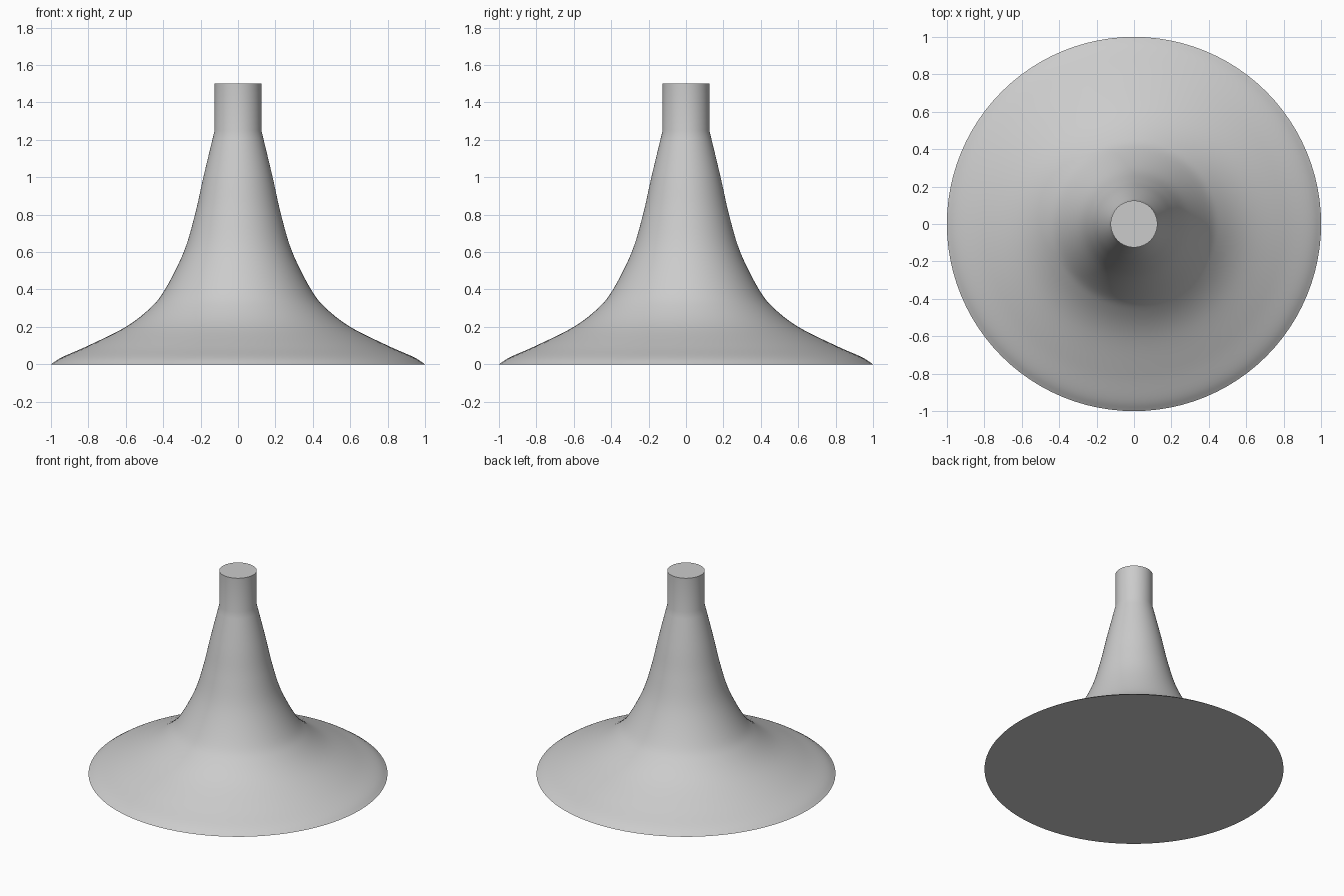
import bpy, bmesh, math
from mathutils import Vector

cube = bpy.data.objects.get("Cube")
if cube:
    bpy.data.objects.remove(cube, do_unlink=True)

SEGMENTS = 96
STEPS = 6

# Plain grey material
grey = bpy.data.materials.new("light_grey")
grey.use_nodes = True
colour = (0.6, 0.6, 0.6, 1)
grey.diffuse_color = colour
grey.node_tree.nodes["Principled BSDF"].inputs["Base Color"].default_value = colour


def smooth_path(points):
    """Catmull-Rom curve through (radius, height) points."""
    pts = [Vector(p) for p in points]
    pts = [2 * pts[0] - pts[1]] + pts + [2 * pts[-1] - pts[-2]]
    path = []
    for a, b, c, d in zip(pts, pts[1:], pts[2:], pts[3:]):
        for i in range(STEPS):
            t = i / STEPS
            path.append(0.5 * (2 * b + (c - a) * t + (2 * a - 5 * b + 4 * c - d) * t**2
                               + (3 * b - a - 3 * c + d) * t**3))
    return path + [pts[-2]]


def lathe(name, profile, material):
    """Revolve a profile around z and close both ends with flat discs."""
    bm = bmesh.new()
    rings = []
    for r, z in profile:
        angles = [2 * math.pi * i / SEGMENTS for i in range(SEGMENTS)]
        rings.append([bm.verts.new((r * math.cos(a), r * math.sin(a), z)) for a in angles])
    for low, high in zip(rings, rings[1:]):
        for i in range(SEGMENTS):
            j = (i + 1) % SEGMENTS
            bm.faces.new((low[i], low[j], high[j], high[i]))
    bm.faces.new(rings[0][::-1])
    bm.faces.new(rings[-1])
    mesh = bpy.data.meshes.new(name)
    bm.to_mesh(mesh)
    bm.free()
    mesh.materials.append(material)
    obj = bpy.data.objects.new(name, mesh)
    bpy.context.collection.objects.link(obj)
    return obj


# Flared bell rising into a straight neck
flare = [(1, 0), (0.94, 0.038), (0.8, 0.1), (0.6, 0.2), (0.47, 0.3), (0.39, 0.4),
         (0.29, 0.6), (0.23, 0.8), (0.185, 1), (0.125, 1.25)]
bell = lathe("flared_bell", smooth_path(flare) + [Vector((0.125, 1.5))], grey)

bpy.ops.object.select_all(action="DESELECT")
bell.select_set(True)
bpy.context.view_layer.objects.active = bell
bpy.ops.object.shade_smooth_by_angle(angle=math.radians(30))
